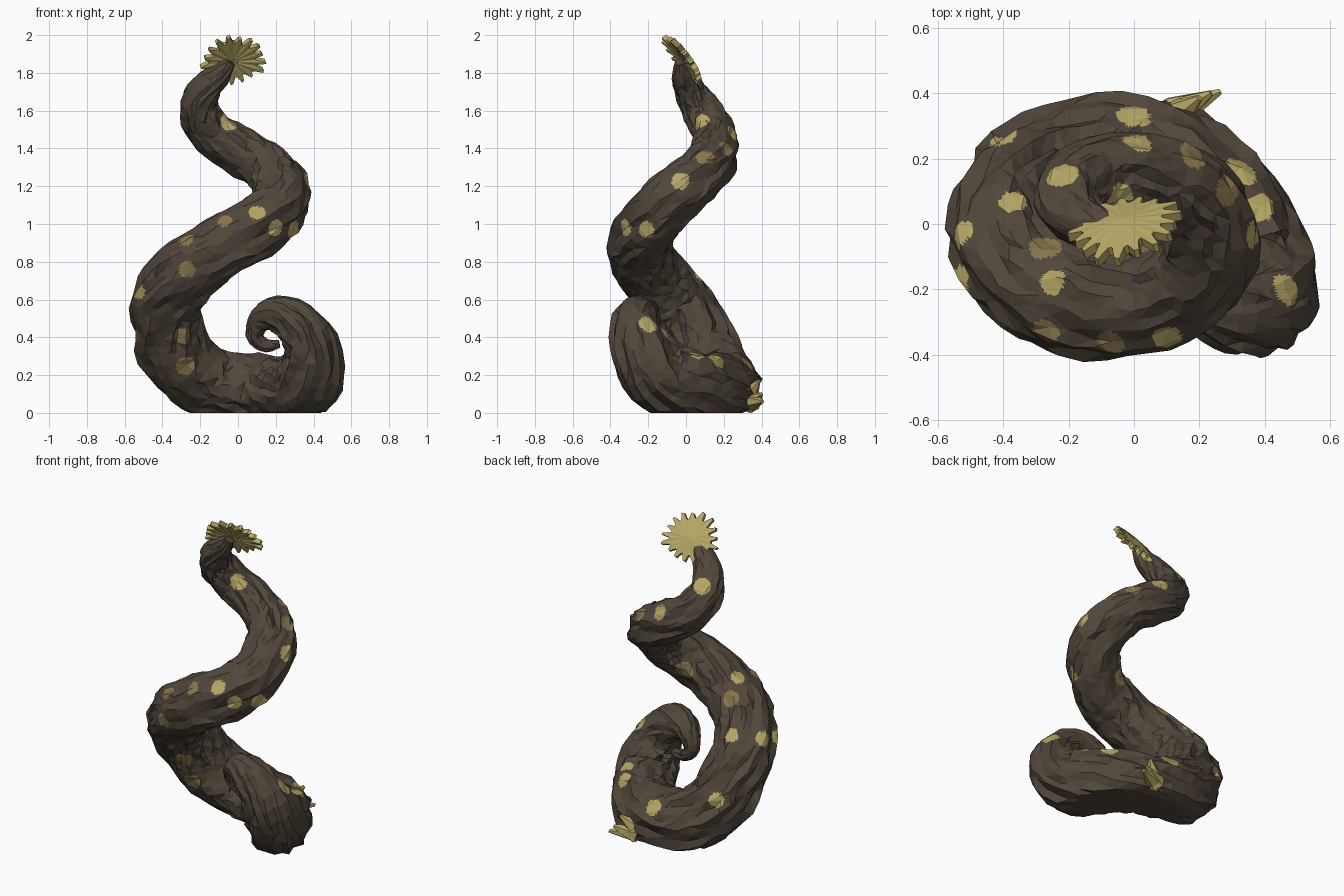
import bpy, bmesh, math, random
from mathutils import Vector, Matrix, noise
from mathutils.bvhtree import BVHTree

if "Cube" in bpy.data.objects:
    bpy.data.objects.remove(bpy.data.objects["Cube"])

random.seed(4)


def material(name, col):
    m = bpy.data.materials.new(name)
    m.diffuse_color = (*col, 1)
    m.use_nodes = True
    m.node_tree.nodes["Principled BSDF"].inputs["Base Color"].default_value = m.diffuse_color
    return m


bark = material("dark bark brown", (0.082, 0.063, 0.044))
spot = material("olive yellow", (0.47, 0.39, 0.13))
dull = material("dull tan", (0.25, 0.185, 0.075))


def finish(bm, name, mats):
    me = bpy.data.meshes.new(name)
    bmesh.ops.recalc_face_normals(bm, faces=bm.faces[:])
    bm.to_mesh(me)
    bm.free()
    for m in mats:
        me.materials.append(m)
    ob = bpy.data.objects.new(name, me)
    bpy.context.collection.objects.link(ob)
    return ob


# Centre line of the stem: x, y, z, radius, from the curled end to the top
PATH = [
    (0.22, -0.18, 0.365, 0.02), (0.15, -0.18, 0.355, 0.033), (0.09, -0.18, 0.40, 0.042),
    (0.105, -0.195, 0.475, 0.06), (0.175, -0.225, 0.52, 0.088), (0.275, -0.26, 0.50, 0.115),
    (0.36, -0.265, 0.42, 0.132), (0.4, -0.235, 0.31, 0.155), (0.375, -0.14, 0.18, 0.177),
    (0.27, 0.05, 0.13, 0.185), (0.1, 0.18, 0.12, 0.185), (-0.13, 0.2, 0.15, 0.19),
    (-0.3, 0.125, 0.28, 0.188), (-0.375, 0.03, 0.46, 0.183), (-0.375, -0.08, 0.61, 0.178),
    (-0.27, -0.19, 0.745, 0.176), (-0.08, -0.245, 0.88, 0.166), (0.11, -0.205, 0.995, 0.156),
    (0.23, -0.08, 1.13, 0.146), (0.19, 0.08, 1.27, 0.136), (0.02, 0.155, 1.385, 0.126),
    (-0.13, 0.145, 1.48, 0.116), (-0.205, 0.085, 1.6, 0.102), (-0.175, 0.02, 1.71, 0.084),
    (-0.1, -0.015, 1.79, 0.062), (-0.04, -0.03, 1.86, 0.028),
]
P = [Vector(p) for p in PATH]
P = [2 * P[0] - P[1]] + P + [2 * P[-1] - P[-2]]
dense = []
for i in range(1, len(P) - 2):
    a, b, c, d = P[i - 1:i + 3]
    for k in range(20):
        t = k / 20
        dense.append(0.5 * (2 * b + (c - a) * t + (2 * a - 5 * b + 4 * c - d) * t * t
                            + (3 * b - a - 3 * c + d) * t ** 3))
dense.append(P[-2])
# Rings lie closer together where the stem is thin
rings, gap = [dense[0]], 0.0
for p, q in zip(dense, dense[1:]):
    gap += (q - p).xyz.length
    if gap > 0.015 + 0.2 * q.w:
        rings.append(q)
        gap = 0.0
rings.append(dense[-1])

# Coarse faceted stem with twisting ridges
SEG = 26
bm = bmesh.new()
loops, side = [], Vector((0, 1, 0))
for i, c in enumerate(rings):
    t = (rings[min(i + 1, len(rings) - 1)].xyz - rings[max(i - 1, 0)].xyz).normalized()
    side = (side - t * side.dot(t)).normalized()
    up = t.cross(side)
    loop = []
    for j in range(SEG):
        ang = math.tau * j / SEG + i * 0.08 + random.uniform(-0.07, 0.07)
        r = c.w * (1.0 + 0.2 * noise.noise(Vector((j * 7.31, i * 0.27, 2.7)))
                   + random.uniform(-0.03, 0.03))
        v = c.xyz + (side * math.cos(ang) + up * math.sin(ang)) * r
        v += t * random.uniform(-0.07, 0.07) * c.w
        v.z = max(v.z, 0.0)
        loop.append(bm.verts.new(v))
    loops.append(loop)
for A, B in zip(loops, loops[1:]):
    for j in range(SEG):
        k = (j + 1) % SEG
        bm.faces.new((A[j], A[k], B[k], B[j]))
bm.faces.new(loops[0])
bm.faces.new(loops[-1])
bmesh.ops.triangulate(bm, faces=bm.faces[:])
tree = BVHTree.FromBMesh(bm)

# Spot centres, found by casting from the sides on which they show
FRONT = [(0.1, 1.06), (0.295, 0.97), (-0.53, 0.65)]
FRONT_DULL = [(-0.27, 0.76), (-0.29, 0.41), (-0.28, 0.25), (-0.27, 0.92)]
RIGHT = [(0.075, 1.54), (-0.03, 1.23), (-0.32, 0.98), (0.07, 0.73), (-0.2, 0.47)]
RIGHT_DULL = [(0.1, 1.35)]
TOP = [(-0.4, 0.26), (-0.37, 0.07), (-0.22, 0.15), (-0.53, -0.03), (-0.25, -0.25),
       (0.01, 0.25), (0.0, 0.33), (0.44, -0.2), (0.385, 0.05)]
TOP_DULL = [(0.34, -0.04), (0.08, -0.31), (-0.07, -0.36), (-0.27, -0.07), (0.18, 0.21)]
BACK = [(0.06, 0.5), (-0.19, 0.31), (0.3, -0.05), (0.2, -0.18), (0.23, -0.38),
        (0.42, -0.43), (0.14, -0.67), (-0.22, -0.78), (-0.35, -0.6), (-0.28, -0.33)]
BACK_DULL = [(0.0, 0.01)]
e = math.radians(25)
look = Vector((math.cos(e) * 0.7071, -math.cos(e) * 0.7071, -math.sin(e)))
b_right = Vector((-0.7071, -0.7071, 0))
b_up = b_right.cross(look)
X, Y, Z = Vector((1, 0, 0)), Vector((0, 1, 0)), Vector((0, 0, 1))
O, MID = Vector(), Vector((0, 0, 1))
spots = []
for pts, mat, o, u, v, d in (
        (FRONT, 1, O, X, Z, Y), (FRONT_DULL, 2, O, X, Z, Y), (RIGHT, 1, O, Y, Z, -X),
        (RIGHT_DULL, 2, O, Y, Z, -X), (TOP, 1, O, X, Y, -Z), (TOP_DULL, 2, O, X, Y, -Z),
        (BACK, 1, MID, b_right, b_up, look), (BACK_DULL, 2, MID, b_right, b_up, look)):
    for a, b in pts:
        hit = tree.ray_cast(o + u * a + v * b - d * 4, d)
        if hit[0] and all((hit[0] - s[0]).length > 0.11 for s in spots):
            spots.append((hit[0], hit[1], mat, random.uniform(0.042, 0.054)))

# Subdivide flat so that the spots get clean outlines
bmesh.ops.subdivide_edges(bm, edges=bm.edges[:], cuts=3, use_grid_fill=True)
for f in bm.faces:
    f.smooth = False
    c = f.calc_center_median()
    for p, n, m, r in spots:
        if (c - p).length < r:
            f.material_index = m
finish(bm, "twisted_stem", [bark, spot, dull])

# Toothed flower disc at the top, with shorter teeth below
TEETH = 17
bm = bmesh.new()
n = Vector((0.2, -0.8, -0.57)).normalized()
ax = (X - n * X.dot(n)).normalized()
ay = n.cross(ax)
if ay.z < 0:
    ay = -ay
centre = Vector((-0.03, 0.002, 1.868))


def tooth_ring(off):
    out = []
    for k in range(TEETH * 4):
        a = math.tau * k / (TEETH * 4)
        r = (0.128, 0.133, 0.178, 0.172)[k % 4] * lengths[k // 4]
        y = math.sin(a) * r * (0.93 if a < math.pi else 0.82)
        out.append(bm.verts.new(centre + ax * math.cos(a) * r + ay * y
                                + n * (off + 0.6 * r * r)))
    return out


lengths = [random.uniform(0.9, 1.06) for _ in range(TEETH)]
lo, hi = tooth_ring(-0.015), tooth_ring(0.015)
c_lo, c_hi = bm.verts.new(centre - n * 0.02), bm.verts.new(centre + n * 0.018)
for k in range(TEETH * 4):
    q = (k + 1) % (TEETH * 4)
    bm.faces.new((lo[k], lo[q], hi[q], hi[k]))
    bm.faces.new((c_lo, lo[q], lo[k]))
    bm.faces.new((c_hi, hi[k], hi[q]))
finish(bm, "flower_disc", [spot])

# Small pointed shoots at the back of the base
bm = bmesh.new()
for base, tip, r in (((0.12, 0.335, 0.06), (0.265, 0.405, 0.06), 0.06),
                     ((0.13, 0.33, 0.09), (0.2, 0.385, 0.17), 0.055),
                     ((0.12, 0.335, 0.05), (0.235, 0.40, 0.1), 0.06)):
    a, b = Vector(base), Vector(tip)
    rot = (b - a).to_track_quat('Z', 'Y').to_matrix().to_4x4()
    bmesh.ops.create_cone(bm, cap_ends=True, segments=6, radius1=r, radius2=0.01,
                          depth=(b - a).length, matrix=Matrix.Translation((a + b) / 2) @ rot)
for v in bm.verts:
    v.co.z = max(v.co.z, 0.0)
finish(bm, "base_shoots", [spot])
